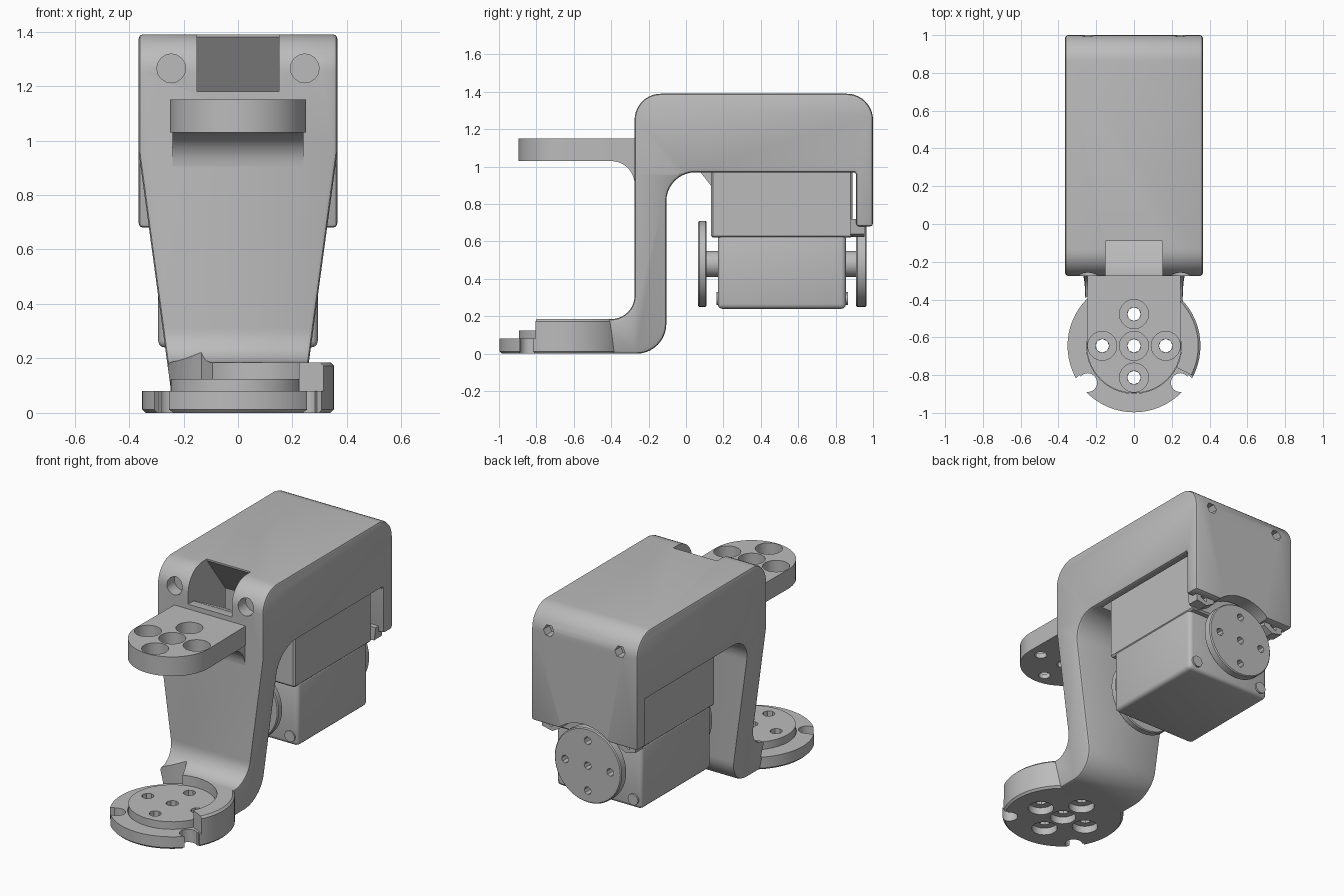
import bpy, bmesh
from math import sin, cos, radians, pi
from mathutils import Vector

if "Cube" in bpy.data.objects:
    bpy.data.objects.remove(bpy.data.objects["Cube"])

grey = bpy.data.materials.new("plain_grey")
grey.use_nodes = True
grey.diffuse_color = (0.5, 0.5, 0.5, 1)
grey.node_tree.nodes["Principled BSDF"].inputs["Base Color"].default_value = (0.5, 0.5, 0.5, 1)


def arc(cx, cy, r, a0, a1, n=10):
    angles = [radians(a0 + (a1 - a0) * i / n) for i in range(n + 1)]
    return [(cx + r * cos(a), cy + r * sin(a)) for a in angles]


def prism(name, pts, axis, lo, hi):
    """Extrude a 2D outline along an axis."""
    place = {"x": lambda p, t: (t, p[0], p[1]),
             "y": lambda p, t: (p[0], t, p[1]),
             "z": lambda p, t: (p[0], p[1], t)}[axis]
    bm = bmesh.new()
    face = bm.faces.new([bm.verts.new(place(p, lo)) for p in pts])
    ext = bmesh.ops.extrude_face_region(bm, geom=[face])
    shift = Vector(place((0, 0), hi - lo))
    bmesh.ops.translate(bm, vec=shift, verts=[v for v in ext["geom"] if isinstance(v, bmesh.types.BMVert)])
    bmesh.ops.recalc_face_normals(bm, faces=bm.faces)
    mesh = bpy.data.meshes.new(name)
    bm.to_mesh(mesh)
    bm.free()
    mesh.materials.append(grey)
    ob = bpy.data.objects.new(name, mesh)
    bpy.context.collection.objects.link(ob)
    return ob


def disc(name, c, r, axis, lo, hi, n=40):
    return prism(name, arc(c[0], c[1], r, 0, 360 - 360 / n, n - 1), axis, lo, hi)


def box(name, x, y, z):
    return prism(name, [(x[0], y[0]), (x[1], y[0]), (x[1], y[1]), (x[0], y[1])], "z", *z)


def apply(ob, mod):
    bpy.context.view_layer.objects.active = ob
    bpy.ops.object.modifier_apply(modifier=mod.name)


def combine(ob, other, op="DIFFERENCE"):
    mod = ob.modifiers.new("bool", "BOOLEAN")
    mod.operation, mod.solver, mod.object = op, "EXACT", other
    apply(ob, mod)
    bpy.data.objects.remove(other)


def bevel(ob, width, segments=2, clamp=True):
    mod = ob.modifiers.new("bevel", "BEVEL")
    mod.width, mod.segments, mod.use_clamp_overlap = width, segments, clamp
    mod.limit_method, mod.angle_limit = "ANGLE", radians(35)
    apply(ob, mod)


def cross(c, d):
    """Centre point plus four points around it."""
    return [c] + [(c[0] + d * cos(k * pi / 2), c[1] + d * sin(k * pi / 2)) for k in range(4)]


def drill(ob, points, r, axis, lo, hi, n=16):
    for p in points:
        combine(ob, disc("cutter", p, r, axis, lo, hi, n))


FOOT = (0, -0.645)
SHAFT = (0, 0.48)
W = 0.365

# Bracket: side profile of hood, back plate and leg
profile = (arc(-0.135, 1.25, 0.14, 180, 90) + arc(0.86, 1.25, 0.14, 90, 0)
           + [(1, 0.68), (0.91, 0.68), (0.91, 0.97)]
           + arc(0.05, 0.815, 0.155, 90, 180) + arc(-0.265, 0.16, 0.16, 0, -90)
           + [(-0.5, 0), (-0.5, 0.185)] + arc(-0.4, 0.31, 0.125, -90, 0))
bracket = prism("bracket", profile, "x", -W, W)
for s in (-1, 1):  # leg taper
    taper = [(s * x, z) for x, z in ((W, 0.96), (0.2215, -0.1), (0.6, -0.1), (0.6, 0.96))]
    combine(bracket, prism("cutter", taper, "y", -1, 0.4))
bevel(bracket, 0.016, clamp=False)

# Hollow hood, cable window and clearance around the rear horn
combine(bracket, box("cutter", (-0.32, 0.32), (0.09, 0.905), (0.9, 1.3)))
window = [(-0.4, 1.18), (-0.4, 1.5), (-0.09, 1.5), (-0.09, 1.38), (0.12, 1.1), (0.12, 1.0), (-0.22, 1.18)]
combine(bracket, prism("cutter", window, "x", -0.15, 0.15))
combine(bracket, disc("cutter", SHAFT, 0.27, "y", 0.906, 1.1))
screws = [(-0.245, 1.265), (0.245, 1.265)]
drill(bracket, screws, 0.053, "y", -0.4, -0.2)
drill(bracket, screws, 0.036, "y", 0.94, 1.1, 6)

# Foot: round cup, open on one side, with edge notches
foot = disc("foot", FOOT, 0.352, "z", 0, 0.185, 64)
bevel(foot, 0.012, 1)
combine(bracket, foot, "UNION")
sector = [FOOT] + arc(*FOOT, 0.36, 112, 333, 40)
combine(bracket, prism("cutter", sector, "z", 0.08, 0.5))
combine(bracket, disc("cutter", FOOT, 0.252, "z", 0.045, 0.3))
drill(bracket, [(-0.245, -0.84), (0.245, -0.84)], 0.05, "z", -0.1, 0.3)
drill(bracket, [(-0.29, -0.84), (0.29, -0.84)], 0.04, "z", -0.1, 0.3, 4)
drill(bracket, cross(FOOT, 0.168), 0.075, "z", -0.1, 0.2, 20)
bracket.name = "bracket_with_foot"

# Upper arm with counterbored holes and a fillet below it
arm = prism("upper_arm", [(0.245, -0.26), (-0.245, -0.26)] + arc(*FOOT, 0.25, 180, 360, 30), "z", 1.03, 1.15)
drill(arm, cross(FOOT, 0.168), 0.077, "z", 1.06, 1.3, 20)
drill(arm, cross(FOOT, 0.168), 0.036, "z", 0.9, 1.3, 12)
fillet = prism("arm_fillet", [(-0.26, 1.04), (-0.4, 1.04)] + arc(-0.4, 0.905, 0.125, 90, 0) + [(-0.26, 0.9)],
               "x", -0.24, 0.24)

# Horn disc seated in the foot
foot_horn = disc("foot_horn", FOOT, 0.248, "z", 0.045, 0.125, 48)
drill(foot_horn, cross(FOOT, 0.168), 0.036, "z", 0, 0.3, 8)

# Motor: wide upper case and narrower lower case
upper_case = box("motor_upper_case", (-0.295, 0.295), (0.135, 0.89), (0.62, 1.28))
bevel(upper_case, 0.01, 1)
lower_case = box("motor_lower_case", (-0.293, 0.293), (0.17, 0.855), (0.24, 0.64))
bevel(lower_case, 0.025, 3)
cable_guide = prism("cable_guide", [(0.07, 0.98), (0.14, 0.98), (0.14, 0.89)], "x", -0.12, 0.12)

# Motor horns and shafts, front and rear
front_horn = disc("front_horn", SHAFT, 0.23, "y", 0.065, 0.11, 48)
rear_horn = disc("rear_horn", SHAFT, 0.23, "y", 0.91, 0.965, 48)
for horn in (front_horn, rear_horn):
    bevel(horn, 0.006, 1)
    drill(horn, cross(SHAFT, 0.155), 0.024, "y", 0, 1.1, 8)
front_shaft = disc("front_shaft", SHAFT, 0.07, "y", 0.1, 0.18, 24)
rear_shaft = disc("rear_shaft", SHAFT, 0.07, "y", 0.84, 0.915, 24)

# Mounting ears and case screws at the rear
parts = [bracket, arm, fillet, foot_horn, upper_case, lower_case, cable_guide,
         front_horn, rear_horn, front_shaft, rear_shaft]
for side, s in (("left", 1), ("right", -1)):
    ear = prism(side + "_ear", [(s * 0.2, 0.72), (s * 0.19, 0.66), (s * 0.25, 0.625),
                                (s * 0.32, 0.64), (s * 0.33, 0.72)], "y", 0.88, 0.955)
    drill(ear, [(s * 0.265, 0.672)], 0.028, "y", 0.92, 1, 3)
    parts.append(ear)
    for end, y0, y1 in (("front", 0.163, 0.18), ("rear", 0.85, 0.865)):
        screw = disc(f"{side}_{end}_screw", (s * 0.24, 0.295), 0.035, "y", y0, y1, 16)
        parts.append(screw)

bpy.ops.object.select_all(action="DESELECT")
for ob in parts:
    ob.select_set(True)
bpy.context.view_layer.objects.active = bracket
bpy.ops.object.shade_smooth_by_angle(angle=radians(30))
